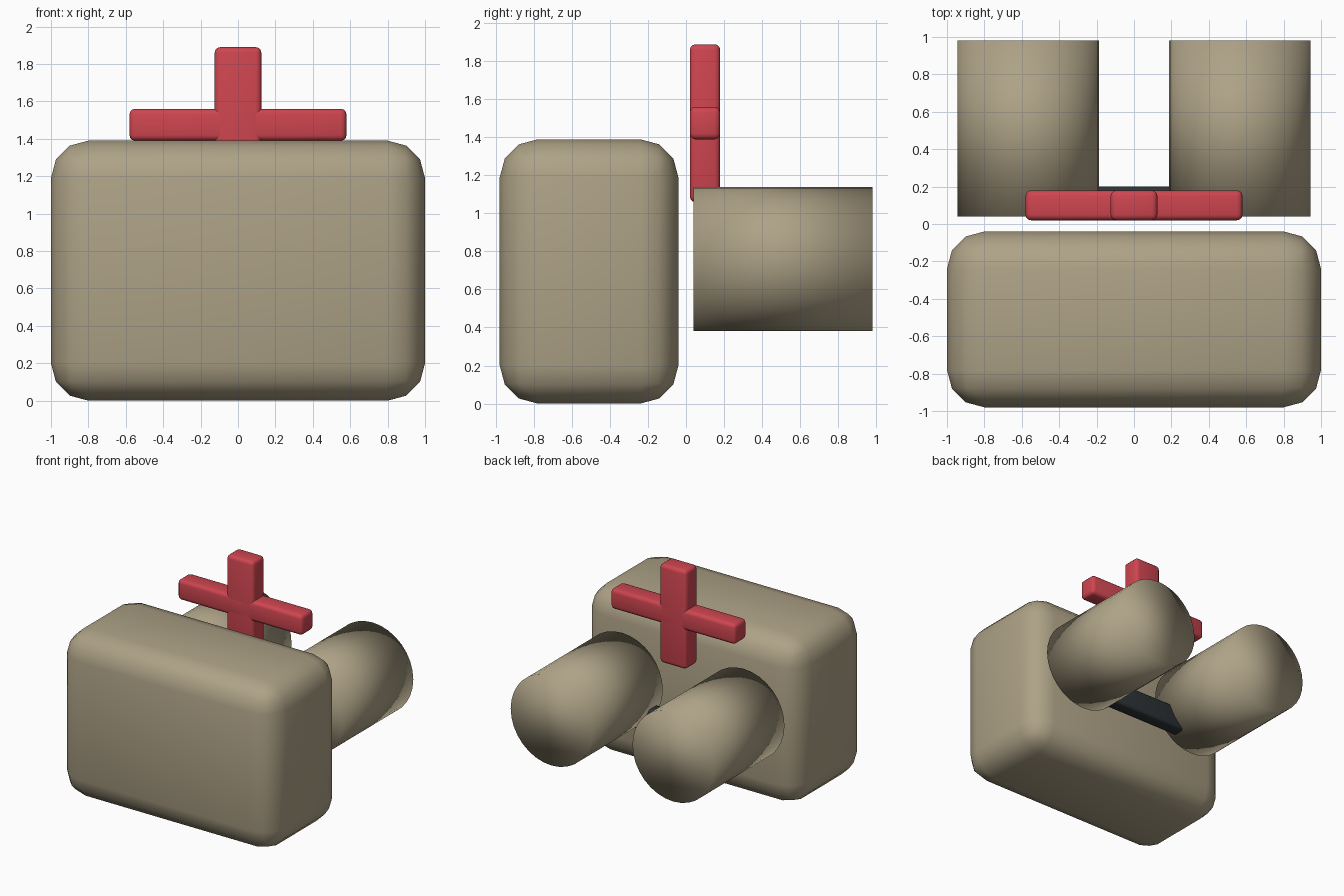
import bpy
from math import pi, radians

if "Cube" in bpy.data.objects:
    bpy.data.objects.remove(bpy.data.objects["Cube"])


def material(name, rgb):
    m = bpy.data.materials.new(name)
    m.diffuse_color = (*rgb, 1)
    m.use_nodes = True
    m.node_tree.nodes["Principled BSDF"].inputs["Base Color"].default_value = m.diffuse_color
    return m


TAN = material("tan_canvas", (0.42, 0.36, 0.24))
RED = material("red_cross", (0.62, 0.06, 0.08))
DARK = material("dark_strap", (0.025, 0.032, 0.037))


def rounded_box(name, lo, hi, bevel, segments, mat):
    """Smooth box between two corners with rounded edges."""
    bpy.ops.mesh.primitive_cube_add(size=1, location=[(a + b) / 2 for a, b in zip(lo, hi)])
    ob = bpy.context.object
    ob.name = name
    ob.scale = [b - a for a, b in zip(lo, hi)]
    bpy.ops.object.transform_apply(location=False, rotation=False, scale=True)
    mod = ob.modifiers.new("rounding", 'BEVEL')
    mod.width = bevel
    mod.segments = segments
    mod.limit_method = 'NONE'
    bpy.ops.object.modifier_apply(modifier=mod.name)
    bpy.ops.object.shade_smooth_by_angle(angle=radians(40))
    ob.data.materials.append(mat)
    return ob


# Main bag
rounded_box("bag_body", (-1, -0.98, 0), (1, -0.04, 1.39), 0.2, 3, TAN)

# Two rolls behind the bag, smooth shaded right over the end caps
for side, x in (("left", -0.566), ("right", 0.566)):
    bpy.ops.mesh.primitive_cylinder_add(vertices=32, radius=0.378, depth=0.94,
                                        location=(x, 0.51, 0.76), rotation=(pi / 2, 0, 0))
    roll = bpy.context.object
    roll.name = side + "_roll"
    bpy.ops.object.shade_smooth()
    roll.data.materials.append(TAN)

# Strap joining the rolls
rounded_box("roll_strap", (-0.45, 0.08, 0.45), (0.45, 0.2, 0.645), 0.025, 3, DARK)

# Cross made of two bars
rounded_box("cross_upright", (-0.125, 0.02, 1.06), (0.125, 0.18, 1.89), 0.03, 3, RED)
rounded_box("cross_bar", (-0.58, 0.02, 1.39), (0.58, 0.18, 1.56), 0.03, 3, RED)
